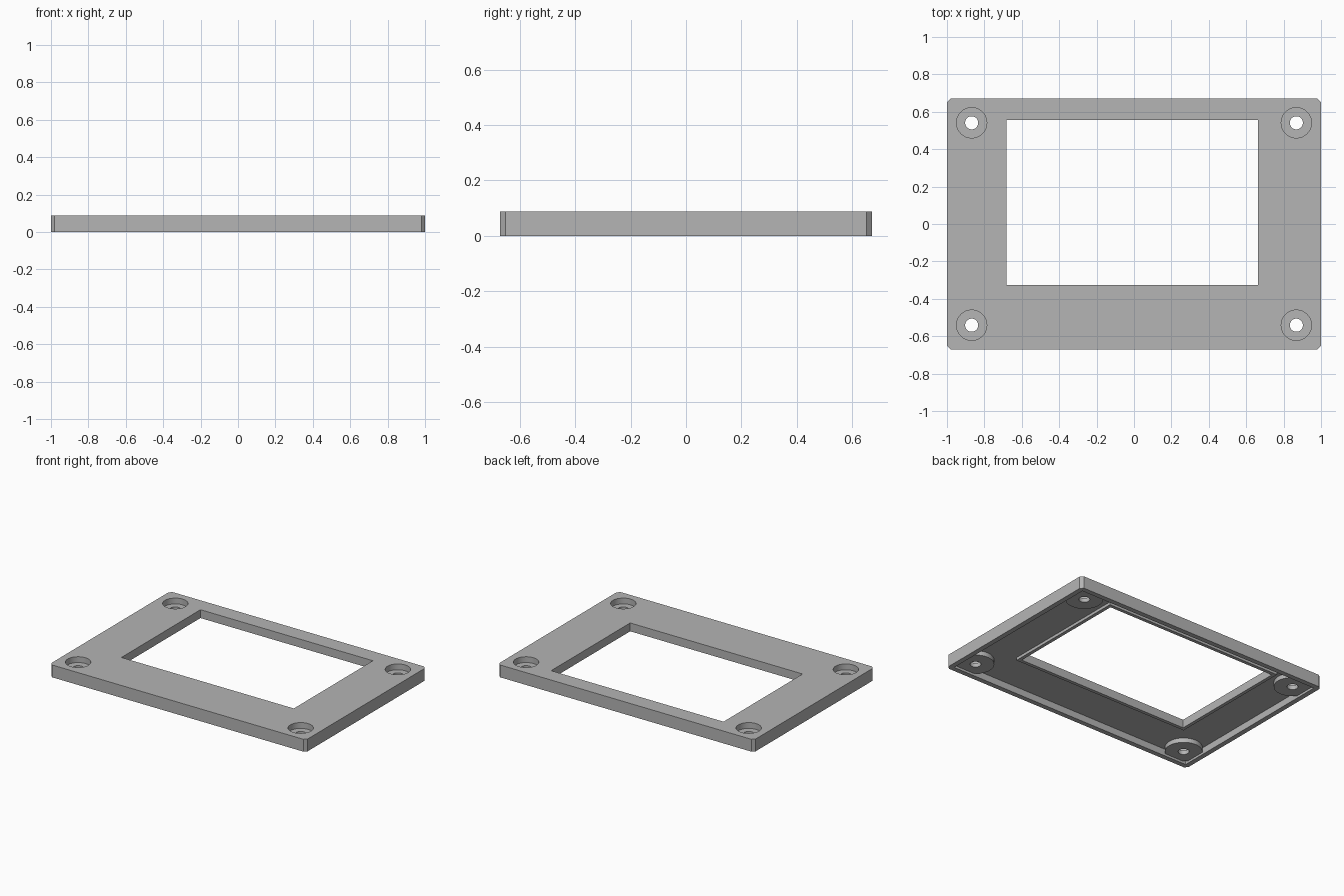
import bpy, bmesh, math

if "Cube" in bpy.data.objects:
    bpy.data.objects.remove(bpy.data.objects["Cube"])

W, D, H = 1.0, 0.672, 0.087           # half width, half depth, height
CEIL = 0.048                          # underside of the face plate
WIN = (-0.682, 0.663, -0.325, 0.556)  # window x0, x1, y0, y1
HOLES = [(sx * 0.868, sy * 0.541) for sx in (-1, 1) for sy in (-1, 1)]

grey = bpy.data.materials.new("mid_grey")
grey.diffuse_color = (0.46, 0.46, 0.46, 1)
grey.use_nodes = True
grey.node_tree.nodes["Principled BSDF"].inputs["Base Color"].default_value = grey.diffuse_color


def prism(name, pts, z0, z1):
    """Extrude a closed outline from z0 to z1."""
    bm = bmesh.new()
    face = bm.faces.new([bm.verts.new((x, y, z0)) for x, y in pts])
    ext = bmesh.ops.extrude_face_region(bm, geom=[face])
    for v in ext["geom"]:
        if isinstance(v, bmesh.types.BMVert):
            v.co.z = z1
    bmesh.ops.recalc_face_normals(bm, faces=bm.faces)
    me = bpy.data.meshes.new(name)
    bm.to_mesh(me)
    bm.free()
    me.materials.append(grey)
    ob = bpy.data.objects.new(name, me)
    bpy.context.collection.objects.link(ob)
    return ob


def rect(x0, x1, y0, y1, c=0.0):
    """Rectangle outline with optional chamfered corners."""
    if not c:
        return [(x0, y0), (x1, y0), (x1, y1), (x0, y1)]
    return [(x0 + c, y0), (x1 - c, y0), (x1, y0 + c), (x1, y1 - c),
            (x1 - c, y1), (x0 + c, y1), (x0, y1 - c), (x0, y0 + c)]


def circle(cx, cy, r, n=48):
    return [(cx + r * math.cos(2 * math.pi * i / n),
             cy + r * math.sin(2 * math.pi * i / n)) for i in range(n)]


def combine(target, tool, op):
    """Apply a boolean and discard the tool."""
    m = target.modifiers.new("bool", 'BOOLEAN')
    m.operation, m.solver, m.object = op, 'EXACT', tool
    bpy.context.view_layer.objects.active = target
    bpy.ops.object.modifier_apply(modifier=m.name)
    bpy.data.objects.remove(tool)


# Body with chamfered corners, hollowed from below to leave a rim
frame = prism("bezel_frame", rect(-W, W, -D, D, 0.02), 0, H)
t = 0.035
combine(frame, prism("cavity", rect(-W + t, W - t, -D + t, D - t), -0.05, CEIL), 'DIFFERENCE')

# Low lip around the window on the underside
x0, x1, y0, y1 = WIN
e = 0.024
combine(frame, prism("lip", rect(x0 - e, x1 + e, y0 - e, y1 + e), 0.028, 0.068), 'UNION')

# Screw bosses on the underside
for x, y in HOLES:
    combine(frame, prism("boss", circle(x, y, 0.12), 0.016, 0.068), 'UNION')

# Window opening
combine(frame, prism("window", rect(*WIN), -0.1, 0.2), 'DIFFERENCE')

# Counterbored screw holes
for x, y in HOLES:
    combine(frame, prism("counterbore", circle(x, y, 0.081), 0.046, 0.2), 'DIFFERENCE')
    combine(frame, prism("screw_hole", circle(x, y, 0.035), -0.1, 0.2), 'DIFFERENCE')

# Smooth round walls, sharp edges elsewhere
bpy.ops.object.select_all(action='DESELECT')
frame.select_set(True)
bpy.context.view_layer.objects.active = frame
bpy.ops.object.shade_smooth_by_angle(angle=math.radians(30))
